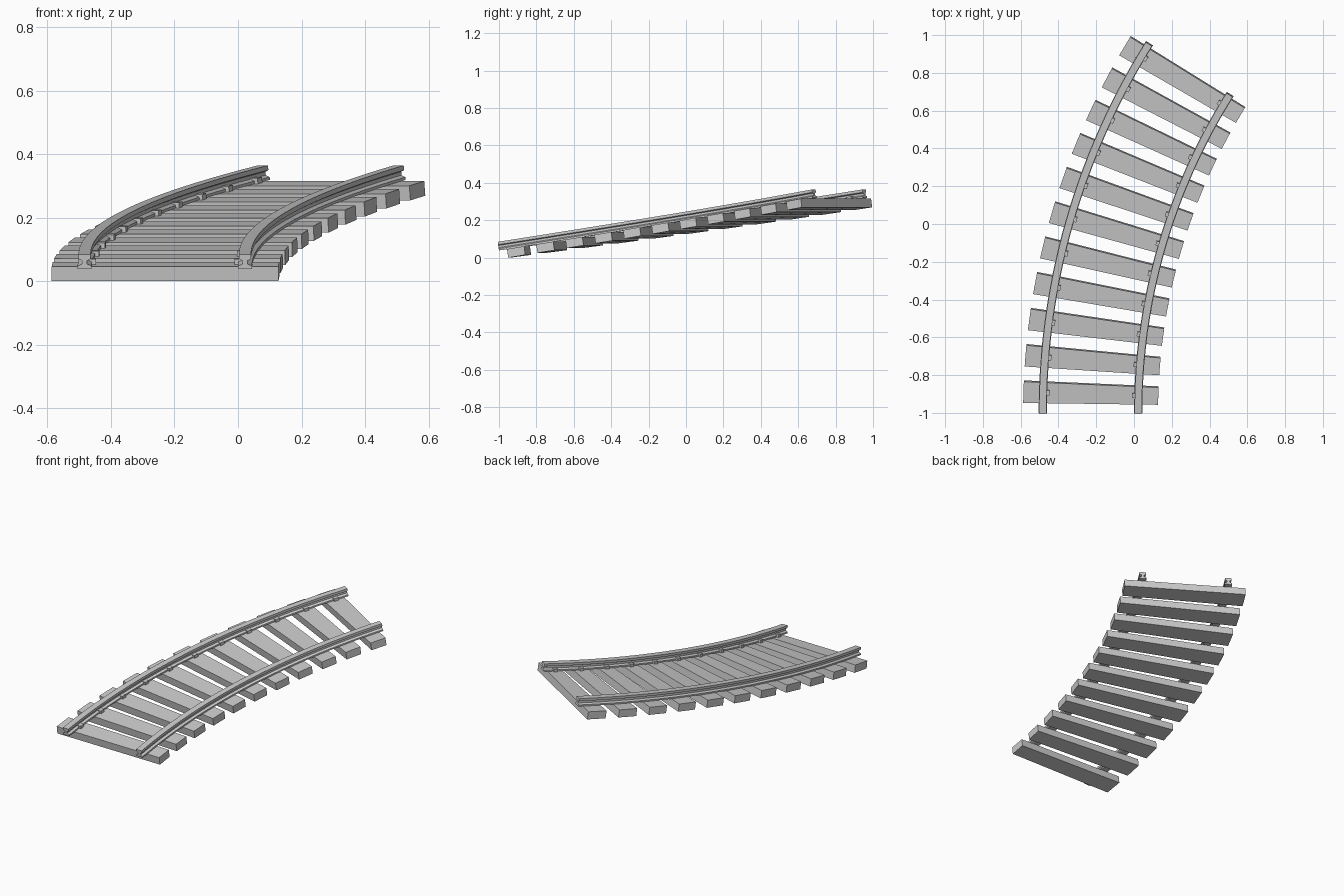
import bpy, bmesh, math
from mathutils import Vector

if "Cube" in bpy.data.objects:
    bpy.data.objects.remove(bpy.data.objects["Cube"])

CX, CY = 3.19, -1.0          # centre of the bend
R_OUT, R_IN = 3.673, 3.168   # rail centre lines
SWEEP = 0.562                # bend angle, radians
CLIMB = 0.498                # rise per radian
TILT = math.atan(CLIMB / 3.42)


def point(r, a, h):
    """Track coordinates (radius, angle, height above sleeper top) to world."""
    back = h * math.sin(TILT)
    return Vector((CX - r * math.cos(a) - back * math.sin(a),
                   CY + r * math.sin(a) - back * math.cos(a),
                   0.039 + CLIMB * a + h * math.cos(TILT)))


def sweep(name, profile, a0, a1, steps):
    """Sweep a closed (radius, height) profile along the sloping bend."""
    bm = bmesh.new()
    rings = []
    for i in range(steps + 1):
        a = a0 + (a1 - a0) * i / steps
        rings.append([bm.verts.new(point(r, a, h)) for r, h in profile])
    n = len(profile)
    for p, q in zip(rings, rings[1:]):
        for j in range(n):
            k = (j + 1) % n
            bm.faces.new((p[j], p[k], q[k], q[j]))
    bm.faces.new(rings[0])
    bm.faces.new(rings[-1])
    bmesh.ops.recalc_face_normals(bm, faces=bm.faces)
    mesh = bpy.data.meshes.new(name)
    bm.to_mesh(mesh)
    bm.free()
    ob = bpy.data.objects.new(name, mesh)
    bpy.context.collection.objects.link(ob)
    return ob


def box(name, r0, r1, h0, h1, a0, a1):
    return sweep(name, [(r0, h0), (r1, h0), (r1, h1), (r0, h1)], a0, a1, 1)


# Rails: foot, narrow web and head
half = [(0.022, 0.0), (0.022, 0.009), (0.008, 0.015), (0.008, 0.026),
        (0.019, 0.031), (0.019, 0.046)]
section = half + [(-x, h) for x, h in reversed(half)]
for name, rad in (("outer_rail", R_OUT), ("inner_rail", R_IN)):
    rail = sweep(name, [(rad + x, h) for x, h in section], 0, SWEEP, 32)
    bpy.ops.object.select_all(action='DESELECT')
    rail.select_set(True)
    bpy.context.view_layer.objects.active = rail
    bpy.ops.object.shade_smooth_by_angle(angle=math.radians(20))

# Wedge-shaped sleepers, each with a clip on the inside of both rails
for i in range(11):
    a = 0.014 + i * 0.0511
    box(f"sleeper_{i + 1}", 3.063, 3.777, -0.0465, 0.0, a, a + 0.0298)
    mid = a + 0.0155
    for name, rad, side in (("outer_clip", R_OUT, -1), ("inner_clip", R_IN, 1)):
        box(f"{name}_{i + 1}", rad + side * 0.01, rad + side * 0.034,
            -0.002, 0.018, mid - 0.0038, mid + 0.0038)
